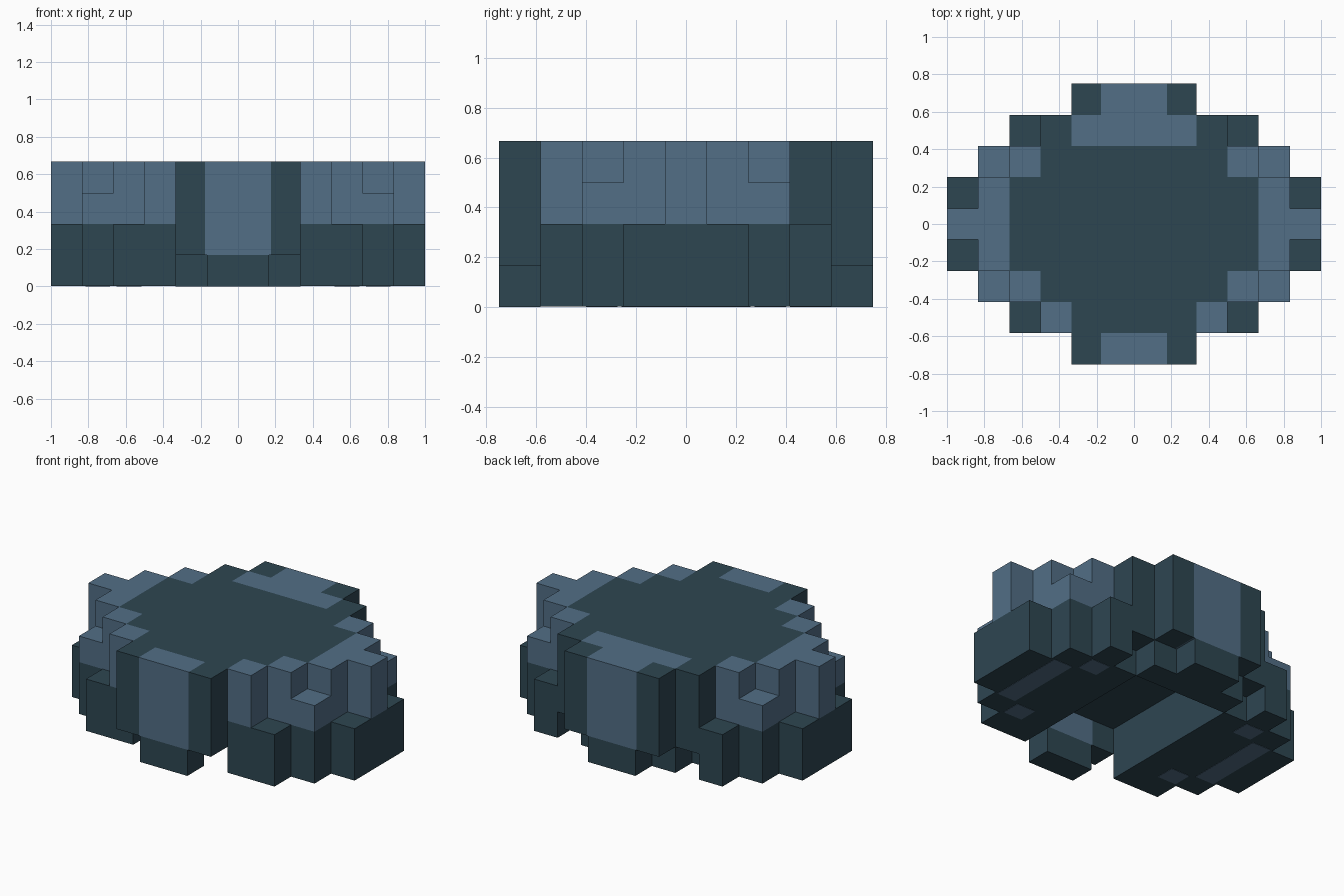
import bpy, bmesh

cube = bpy.data.objects.get("Cube")
if cube:
    bpy.data.objects.remove(cube, do_unlink=True)

U = 1 / 6  # one block


def material(name, rgb):
    m = bpy.data.materials.new(name)
    m.use_nodes = True
    m.diffuse_color = (*rgb, 1)
    bsdf = m.node_tree.nodes["Principled BSDF"]
    bsdf.inputs["Base Color"].default_value = (*rgb, 1)
    bsdf.inputs["Roughness"].default_value = 0.9
    return m


DARK = material("dark slate teal", (0.027, 0.061, 0.083))
LIGHT = material("steel blue", (0.084, 0.158, 0.240))


def part(name, mat, boxes, mirror=False):
    """Blocks given as (x0, x1, y0, y1, z0, z1) in block units."""
    boxes = list(boxes)
    if mirror:
        boxes += [(-b[1], -b[0], *b[2:]) for b in boxes]
    bm = bmesh.new()
    for x0, x1, y0, y1, z0, z1 in boxes:
        for v in bmesh.ops.create_cube(bm, size=1)["verts"]:
            v.co.x = (x1 if v.co.x > 0 else x0) * U
            v.co.y = (y1 if v.co.y > 0 else y0) * U
            v.co.z = (z1 if v.co.z > 0 else z0) * U
    mesh = bpy.data.meshes.new(name)
    bm.to_mesh(mesh)
    bm.free()
    mesh.materials.append(mat)
    obj = bpy.data.objects.new(name, mesh)
    bpy.context.collection.objects.link(obj)


# Raised dark centre, its underside roofs the channel
part("top_deck", DARK, [
    (-4, 4, -1.5, 1.5, 2, 4),
    (-3, 3, -2.5, -1.5, 2, 4),
    (-3, 3, 1.5, 2.5, 2, 4),
    (-2, 2, -3.5, -2.5, 2, 4)])

# Stepped dark side bases on either side of the channel
E = 0.012
part("side_base", DARK, [
    (2, 4, -3.5, -2.5, E, 2),
    (2, 5, -2.5, -1.5, E, 2),
    (2, 6, -1.5, 1.5, E, 2),
    (2, 5, 1.5, 2.5, E, 2),
    (3, 4, 2.5, 3.5, E, 2)], mirror=True)

# Thin light patches under the side bases
part("underside_patch", LIGHT, [
    (4.1, 4.9, -1.55, 1.55, 0, 0.02),
    (3.1, 3.9, -2.4, -1.65, 0, 0.02),
    (3.1, 3.9, 1.65, 2.4, 0, 0.02)], mirror=True)

# Light stepped rim along both sides
part("side_rim", LIGHT, [
    (2, 3, -3.5, -2.5, 2, 4),
    (3, 4, -2.5, -1.5, 2, 4),
    (4, 5, -2.5, -1.5, 2, 3),
    (4, 5, -1.5, 1.5, 2, 4),
    (5, 6, -0.5, 0.5, 2, 4),
    (3, 4, 1.5, 2.5, 2, 4),
    (4, 5, 1.5, 2.5, 2, 3)], mirror=True)

# Rear cross wall: light cap, dark base and dark shoulders
part("rear_cap", LIGHT, [(-2, 2, 2.5, 3.5, 2, 4)])
part("rear_wall", DARK, [(-2, 2, 2.5, 3.5, 0, 2)])
part("rear_shoulder", DARK, [(2, 3, 2.5, 3.5, 1, 4)], mirror=True)

# Matching end bays: light panel between dark posts above a narrow sill
W = 1.06
for end, y0 in (("front", -4.5), ("back", 3.5)):
    y1 = y0 + 1
    part(end + "_panel", LIGHT, [(-W, W, y0, y1, 1, 4)])
    part(end + "_post", DARK, [(W, 2, y0, y1, 1, 4)], mirror=True)
    part(end + "_sill", DARK, [(-1, 1, y0, y1, 0, 1)])
